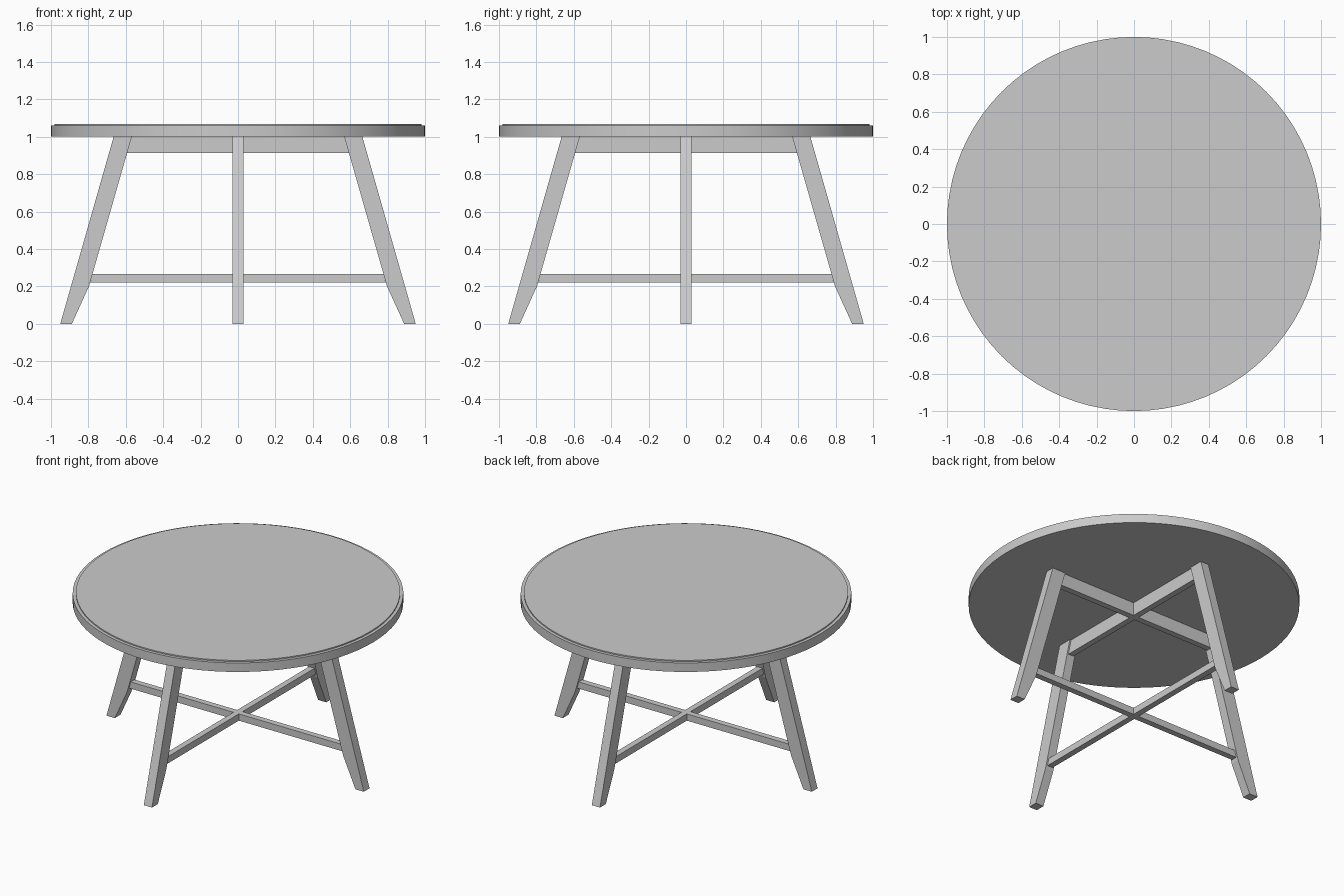
import bpy, bmesh, math
from mathutils import Matrix

cube = bpy.data.objects.get("Cube")
if cube:
    bpy.data.objects.remove(cube, do_unlink=True)

# One plain grey for the whole table
grey = bpy.data.materials.new("plain_grey")
grey.use_nodes = True
colour = (0.6, 0.6, 0.6, 1)
grey.diffuse_color = colour
grey.node_tree.nodes["Principled BSDF"].inputs["Base Color"].default_value = colour


def finish(name, bm):
    bmesh.ops.recalc_face_normals(bm, faces=bm.faces)
    mesh = bpy.data.meshes.new(name)
    bm.to_mesh(mesh)
    bm.free()
    mesh.materials.append(grey)
    obj = bpy.data.objects.new(name, mesh)
    bpy.context.collection.objects.link(obj)
    return obj


def extruded(name, profile, width, angle):
    """Extrude an x-z profile to a width centred on y = 0, then turn it about z."""
    bm = bmesh.new()
    face = bm.faces.new([bm.verts.new((x, -width / 2, z)) for x, z in profile])
    new = bmesh.ops.extrude_face_region(bm, geom=[face])["geom"]
    bmesh.ops.translate(bm, vec=(0, width, 0),
                        verts=[v for v in new if isinstance(v, bmesh.types.BMVert)])
    bmesh.ops.rotate(bm, cent=(0, 0, 0), verts=bm.verts,
                     matrix=Matrix.Rotation(angle, 3, "Z"))
    return finish(name, bm)


# Round top with a small stepped rim
bm = bmesh.new()
SEGMENTS = 80
previous = None
for radius, z in [(1, 1.0), (1, 1.06), (0.98, 1.06), (0.98, 1.068)]:
    ring = [bm.verts.new((radius * math.cos(i * math.tau / SEGMENTS),
                          radius * math.sin(i * math.tau / SEGMENTS), z))
            for i in range(SEGMENTS)]
    if previous:
        for i in range(SEGMENTS):
            j = (i + 1) % SEGMENTS
            bm.faces.new((previous[i], previous[j], ring[j], ring[i]))
    else:
        bm.faces.new(ring[::-1])
    previous = ring
bm.faces.new(previous)
top = finish("table_top", bm)
bpy.context.view_layer.objects.active = top
top.select_set(True)
bpy.ops.object.shade_smooth_by_angle(angle=math.radians(30))
top.select_set(False)

# Splayed legs with a tapered foot
leg_profile = [(0.568, 1.0), (0.665, 1.0), (0.95, 0), (0.888, 0), (0.797, 0.2)]
for i, side in enumerate(("left", "back", "right", "front")):
    extruded(side + "_leg", leg_profile, 0.06, i * math.pi / 2)

# Crossed rails under the top and crossed stretchers near the floor
rail_profile = [(-0.593, 0.913), (0.593, 0.913), (0.569, 1.0), (-0.569, 1.0)]
stretcher_profile = [(-0.79, 0.222), (0.79, 0.222), (0.778, 0.267), (-0.778, 0.267)]
for side, angle in (("side", 0), ("lengthwise", math.pi / 2)):
    extruded(side + "_top_rail", rail_profile, 0.04, angle)
    extruded(side + "_stretcher", stretcher_profile, 0.04, angle)
